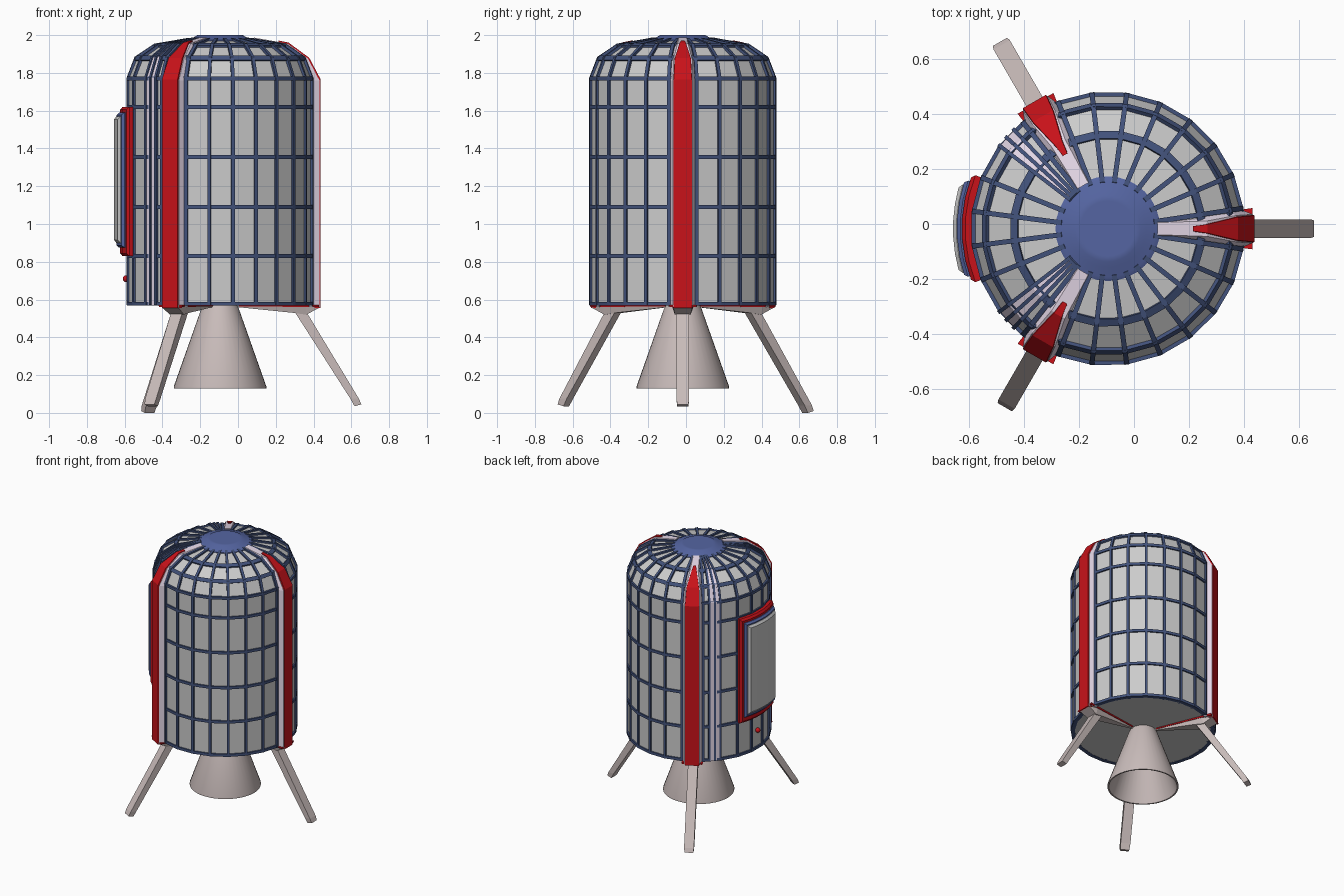
import bpy, bmesh
from math import sin, cos, radians, tau

if "Cube" in bpy.data.objects:
    bpy.data.objects.remove(bpy.data.objects["Cube"])

CX, CY = -0.095, -0.017          # axis of the capsule


def material(name, rgb):
    m = bpy.data.materials.new(name)
    m.diffuse_color = (*rgb, 1)
    m.use_nodes = True
    m.node_tree.nodes["Principled BSDF"].inputs["Base Color"].default_value = m.diffuse_color
    return m


BLUE = material("blue", (0.09, 0.13, 0.36))
NAVY = material("navy", (0.055, 0.085, 0.2))
RED = material("red", (0.58, 0.006, 0.01))
PALE = material("pale", (0.8, 0.7, 0.82))
METAL = material("metal", (0.58, 0.5, 0.49))


def finish(name, bm, mat=None, smooth=False):
    bmesh.ops.recalc_face_normals(bm, faces=bm.faces[:])
    me = bpy.data.meshes.new(name)
    bm.to_mesh(me)
    bm.free()
    ob = bpy.data.objects.new(name, me)
    bpy.context.collection.objects.link(ob)
    ob.location = (CX, CY, 0)
    if mat:
        me.materials.append(mat)
    if smooth:
        bpy.ops.object.select_all(action='DESELECT')
        ob.select_set(True)
        bpy.context.view_layer.objects.active = ob
        bpy.ops.object.shade_smooth_by_angle(angle=radians(35))
    return ob


def lathe(bm, profile, angles, closed=False):
    """Spin (r, z) points through the angles; cap open ends."""
    rings = [[bm.verts.new((r * cos(a), r * sin(a), z)) for a in angles]
             for r, z in profile]
    n = len(angles)
    for k in range(len(rings) - (0 if closed else 1)):
        p, q = rings[k], rings[(k + 1) % len(rings)]
        for i in range(n):
            j = (i + 1) % n
            bm.faces.new((p[i], p[j], q[j], q[i]))
    if not closed:
        bm.faces.new(rings[0])
        bm.faces.new(rings[-1])


def loft(bm, angle, stations):
    """Radial bar: each station is outer (r, z, half width), inner (r, z, half width)."""
    c, s = cos(radians(angle)), sin(radians(angle))

    def v(r, z, w):
        return bm.verts.new((r * c - w * s, r * s + w * c, z))
    rings = []
    for (r1, z1, w1), (r2, z2, w2) in stations:
        rings.append([v(r1, z1, -w1), v(r1, z1, w1), v(r2, z2, w2), v(r2, z2, -w2)])
    for p, q in zip(rings, rings[1:]):
        for i in range(4):
            j = (i + 1) % 4
            bm.faces.new((p[i], p[j], q[j], q[i]))
    bm.faces.new(rings[0])
    bm.faces.new(rings[-1])


def circle(n):
    return [tau * i / n for i in range(n)]


# Capsule body: seven panels between each pair of leg bands
LEGS = (0, 120, 240)
SEAMS = [leg + 8.6 + 14.686 * k for leg in LEGS for k in range(8)]
ANG = [radians(a) for a in SEAMS]
BODY = [(0.488, 0.57), (0.488, 1.77), (0.445, 1.875), (0.34, 1.945), (0.16, 1.975)]
bm = bmesh.new()
lathe(bm, BODY, ANG)
finish("body_panels", bm)


def rib(bm, angle, w, d):
    loft(bm, angle, [((r + d, z + (d if i > 1 else d * 0.4 * (i > 0)), w),
                      (r - 0.03, z - (0.02 if i > 1 else 0), w))
                     for i, (r, z) in enumerate(BODY)])


# Vertical ribs on the seams, with triple ribs beside the hatch
bm = bmesh.new()
for a in SEAMS:
    if min(abs(a - 143.3), abs(a - 216.7)) > 2:
        rib(bm, a, 0.009, 0.01)
for side in (-1, 1):
    for a in (37.5, 42, 46.5):
        rib(bm, 180 + side * a, 0.007, 0.013)
finish("vertical_ribs", bm, NAVY)

# Pale strips between the triple ribs
bm = bmesh.new()
for side in (-1, 1):
    for a in (39.75, 44.25):
        rib(bm, 180 + side * a, 0.013, 0.007)
finish("pale_strips", bm, PALE)

# Horizontal ring ribs
bm = bmesh.new()
for z in (0.578, 0.83, 1.09, 1.355, 1.62, 1.77):
    lathe(bm, [(0.498, z - 0.01), (0.498, z + 0.01), (0.47, z + 0.01), (0.47, z - 0.01)],
          ANG, True)
lathe(bm, [(0.460, 1.868), (0.446, 1.892), (0.42, 1.87), (0.43, 1.85)], ANG, True)
lathe(bm, [(0.357, 1.945), (0.33, 1.958), (0.32, 1.93), (0.35, 1.92)], ANG, True)
finish("ring_ribs", bm, NAVY)

# Top cap
bm = bmesh.new()
lathe(bm, [(0.19, 1.955), (0.19, 1.975), (0.175, 1.983), (0.14, 1.988),
           (0.12, 2.0), (0.10, 2.0)], circle(32))
finish("top_cap", bm, BLUE, True)

# Engine nozzle, hollow from below
bm = bmesh.new()
lathe(bm, [(0.085, 0.58), (0.1, 0.55), (0.245, 0.14), (0.245, 0.13), (0.235, 0.13),
           (0.085, 0.53)], circle(40))
finish("engine_nozzle", bm, METAL, True)

# Leg bands, brackets and legs
for leg, name, extra in zip(LEGS, ("right", "back", "front"), (0, 1, 0)):
    bm = bmesh.new()
    loft(bm, leg, [((0.526, 0.56, 0.052), (0.47, 0.56, 0.075)),
                   ((0.526, 1.76, 0.052), (0.47, 1.76, 0.075)),
                   ((0.466, 1.875, 0.048), (0.42, 1.86, 0.072)),
                   ((0.36, 1.955, 0.028), (0.33, 1.925, 0.058)),
                   ((0.18, 1.987, 0.022), (0.18, 1.955, 0.034))])
    finish(name + "_band_edge", bm, PALE)

    bm = bmesh.new()
    loft(bm, leg, [((0.533, 0.555, 0.048), (0.50, 0.555, 0.055)),
                   ((0.533, 1.765, 0.048), (0.50, 1.75, 0.055)),
                   ((0.472, 1.88, 0.042), (0.44, 1.86, 0.048)),
                   ((0.362, 1.961, 0.016), (0.345, 1.935, 0.02)),
                   ((0.31, 1.971, 0.009), (0.31, 1.94, 0.01))])
    finish(name + "_band", bm, RED)

    # Tapered bracket under the base
    bm = bmesh.new()
    loft(bm, leg, [((0.53, 0.558, 0.05), (0.53, 0.572, 0.05)),
                   ((0.455, 0.52, 0.042), (0.455, 0.572, 0.06)),
                   ((0.385, 0.53, 0.036), (0.385, 0.572, 0.05)),
                   ((0.09, 0.56, 0.006), (0.09, 0.572, 0.01))])
    finish(name + "_bracket", bm, METAL)
    bm = bmesh.new()
    loft(bm, leg, [((0.525, 0.561, 0.07), (0.525, 0.572, 0.075)),
                   ((0.10, 0.563, 0.012), (0.10, 0.572, 0.015))])
    finish(name + "_bracket_edge", bm, RED)

    # Slanted leg
    dr, dz = 0.035 * extra, -0.035 * extra
    bm = bmesh.new()
    loft(bm, leg, [((0.46, 0.53, 0.034), (0.395, 0.535, 0.034)),
                   ((0.735 + dr, 0.075 + dz, 0.034), (0.69 + dr, 0.075 + dz, 0.034)),
                   ((0.748 + dr, 0.045 + dz, 0.03), (0.712 + dr, 0.035 + dz, 0.03))])
    finish(name + "_leg", bm, METAL)


def hatch_plate(name, half, z0, z1, r0, r1, inset, mat):
    """Curved plate on the -x side with bevelled borders."""
    bm = bmesh.new()
    grids, n = [], 5
    for r, h, i in ((r0, half, 0), (r1 - 0.012, half, 0), (r1, half - inset * 100, inset)):
        row = [radians(180 + h * (2 * k / n - 1)) for k in range(n + 1)]
        low = [bm.verts.new((r * cos(a), r * sin(a), z0 + i)) for a in row]
        top = [bm.verts.new((r * cos(a), r * sin(a), z1 - i)) for a in row]
        grids.append((low, top))
    for (l0, t0), (l1, t1) in zip(grids, grids[1:]):
        p, q = l0 + t0[::-1], l1 + t1[::-1]
        for i in range(len(p)):
            j = (i + 1) % len(p)
            bm.faces.new((p[i], p[j], q[j], q[i]))
    for low, top in (grids[0], grids[-1]):
        for k in range(n):
            bm.faces.new((low[k], low[k + 1], top[k + 1], top[k]))
    finish(name, bm, mat)


# Hatch layers on the left side
hatch_plate("hatch_frame", 22, 0.83, 1.62, 0.46, 0.53, 0.015, RED)
hatch_plate("hatch_rim", 19, 0.875, 1.59, 0.47, 0.548, 0.012, BLUE)
hatch_plate("hatch_door", 17, 0.90, 1.57, 0.48, 0.562, 0.016, None)

# Small button below the hatch
bm = bmesh.new()
bmesh.ops.create_uvsphere(bm, u_segments=12, v_segments=8, radius=0.018)
bmesh.ops.translate(bm, verts=bm.verts[:], vec=(-0.497, 0, 0.71))
finish("hatch_button", bm, RED, True)
